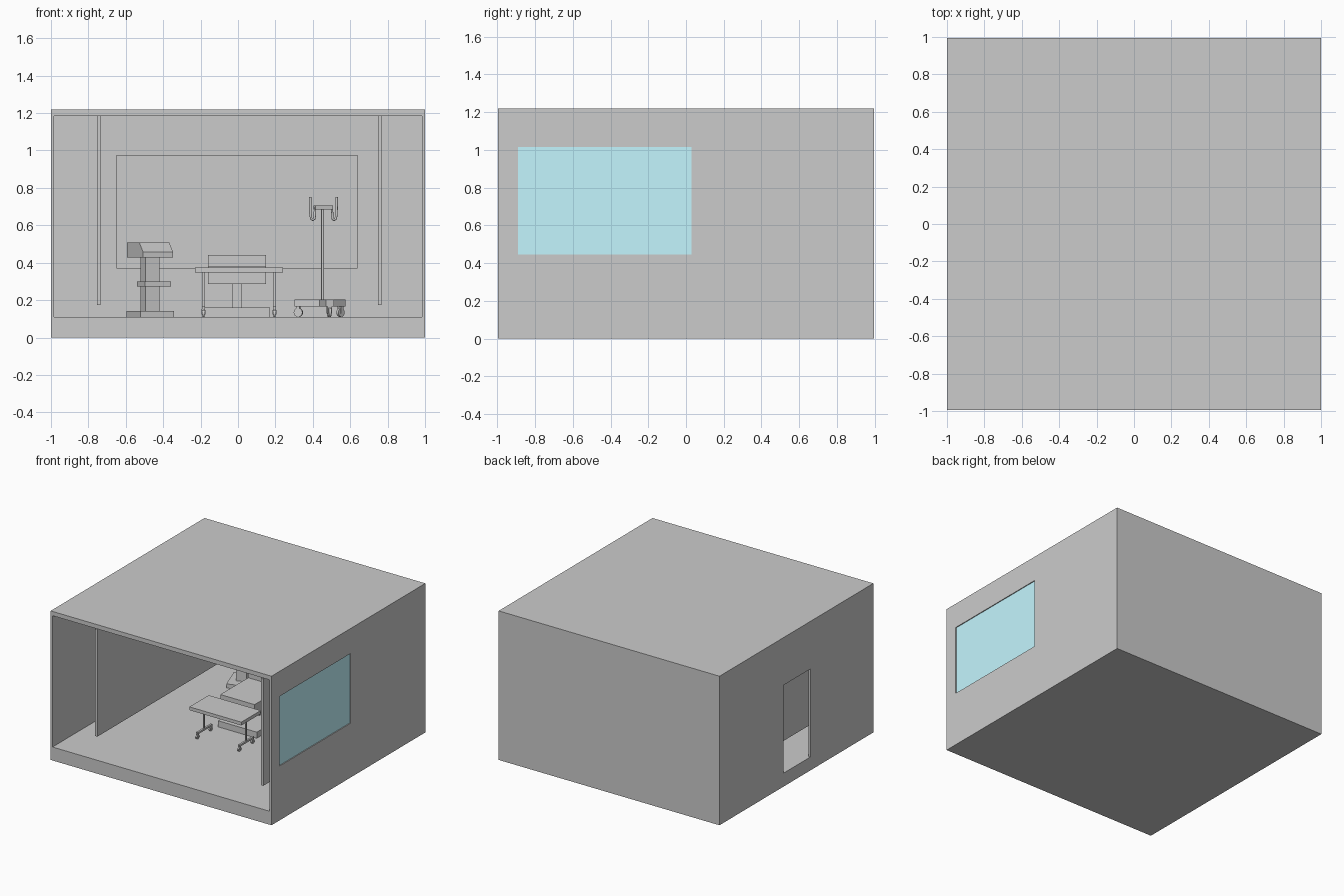
import bpy, bmesh
from math import radians, cos, sin, pi
from mathutils import Matrix, Vector

if "Cube" in bpy.data.objects:
    bpy.data.objects.remove(bpy.data.objects["Cube"])


def finish(name, bm, place=None):
    bmesh.ops.recalc_face_normals(bm, faces=bm.faces)
    me = bpy.data.meshes.new(name)
    bm.to_mesh(me)
    bm.free()
    ob = bpy.data.objects.new(name, me)
    bpy.context.collection.objects.link(ob)
    if place:
        ob.matrix_world = place
    return ob


def box(name, x, y, z, place=None):
    bm = bmesh.new()
    size = [b - a for a, b in (x, y, z)]
    mid = [(a + b) / 2 for a, b in (x, y, z)]
    bmesh.ops.create_cube(bm, size=1, matrix=Matrix.Translation(mid) @ Matrix.Diagonal((*size, 1)))
    return finish(name, bm, place)


def profile(name, pts, x0, x1, place=None):
    """Extrude a (y, z) outline along x."""
    bm = bmesh.new()
    face = bm.faces.new([bm.verts.new((x0, y, z)) for y, z in pts])
    new = bmesh.ops.extrude_face_region(bm, geom=[face])["geom"]
    bmesh.ops.translate(bm, vec=(x1 - x0, 0, 0), verts=[v for v in new if isinstance(v, bmesh.types.BMVert)])
    return finish(name, bm, place)


def smooth(ob):
    bpy.ops.object.select_all(action='DESELECT')
    ob.select_set(True)
    bpy.context.view_layer.objects.active = ob
    bpy.ops.object.shade_smooth_by_angle(angle=radians(40))


def cylinder(name, r, depth, place, sides=16):
    bm = bmesh.new()
    bmesh.ops.create_cone(bm, cap_ends=True, segments=sides, radius1=r, radius2=r, depth=depth)
    ob = finish(name, bm, place)
    smooth(ob)
    return ob


def caster(name, x, y, turn, r, top):
    """Wheel rolling along local y, held by a two-sided fork."""
    at = Matrix.Translation((x, y, FLOOR)) @ Matrix.Rotation(turn, 4, 'Z')
    cylinder(name + "_wheel", r, r * 0.6,
             at @ Matrix.Translation((0, 0, r)) @ Matrix.Rotation(pi / 2, 4, 'Y'))
    for s in (-1, 1):
        c = s * r * 0.45
        box(name + "_fork", (c - 0.002, c + 0.002), (-r * .4, r * .4), (r * .8, r * 2.1), at)
    box(name + "_stem", (-r * .5, r * .5), (-r * .4, r * .4), (r * 2.05, top - FLOOR), at)


FLOOR, CEIL, TOP, D = 0.11, 1.185, 1.22, 0.995

# Room shell with open front, side window and doorway
room = box("room_shell", (-1, 1), (-D, D), (0, TOP))
cutters = [box("interior_cutter", (-0.983, 0.983), (-1.2, 0.977), (FLOOR, CEIL)),
           box("door_cutter", (-1.1, -0.9), (-0.18, 0.17), (FLOOR, 0.83)),
           box("window_cutter", (0.9, 1.1), (-0.89, 0.03), (0.445, 1.015))]
bpy.context.view_layer.objects.active = room
for cut in cutters:
    mod = room.modifiers.new("opening", 'BOOLEAN')
    mod.operation, mod.solver, mod.object = 'DIFFERENCE', 'EXACT', cut
    cut.hide_render = True
    bpy.ops.object.modifier_apply(modifier=mod.name)
    bpy.data.objects.remove(cut)

# Blue window pane
pane = box("window_pane", (0.986, 0.993), (-0.89, 0.03), (0.445, 1.015))
blue = bpy.data.materials.new("window_blue")
blue.diffuse_color = (0.55, 0.92, 1.0, 1)
blue.use_nodes = True
blue.node_tree.nodes["Principled BSDF"].inputs["Base Color"].default_value = blue.diffuse_color
pane.data.materials.append(blue)

# Board on the back wall
box("wall_board", (-0.65, 0.64), (0.968, 0.98), (0.37, 0.975))

# Hanging partitions on both sides
for s, side in ((-1, "left"), (1, "right")):
    x = sorted((s * 0.755, s * 0.735)) if s < 0 else (0.748, 0.768)
    box(side + "_partition", x, (-0.77, 0.78), (0.175, 1.05))
    box(side + "_partition_header", x, (-0.768, 0.778), (1.05, CEIL))

# Wheeled side table
box("side_table_top", (-0.23, 0.24), (-0.30, -0.05), (0.348, 0.375))
for x, side in ((-0.185, "left"), (0.195, "right")):
    box(f"side_table_{side}_leg", (x - .006, x + .006), (-0.182, -0.168), (0.155, 0.35))
    box(f"side_table_{side}_foot", (x - .008, x + .008), (-0.27, -0.08), (0.15, 0.165))
    for y in (-0.26, -0.09):
        caster(f"side_table_{side}_caster", x, y, 0, 0.018, 0.152)

# Treatment table: base, column and stepped top
box("treatment_table_base", (-0.18, 0.17), (0.0, 0.62), (FLOOR, 0.16))
box("treatment_table_column", (-0.03, 0.02), (0.25, 0.40), (0.16, 0.29))
profile("treatment_table_top", [(0, .285), (0, .38), (.36, .38), (.36, .44), (.72, .44), (.72, .285)],
        -0.16, 0.15)

# Turned console with a sloping top
con = Matrix.Translation((-0.47, 0.73, 0)) @ Matrix.Rotation(radians(20), 4, 'Z')
box("console_base", (-0.095, 0.095), (-0.11, 0.11), (FLOOR, 0.143), con)
box("console_post", (-0.04, 0.04), (-0.037, 0.037), (0.143, 0.435), con)
box("console_shelf", (-0.062, 0.087), (-0.09, 0.037), (0.273, 0.30), con)
profile("console_desk", [(-.125, .428), (-.125, .457), (-.065, .508), (.125, .508), (.125, .428)],
        -0.085, 0.085, con)

# Tripod stand on casters
cx, cy = 0.453, 0.35
for a in (165, 285, 45):
    t = radians(a)
    arm = Matrix.Translation((cx, cy, 0)) @ Matrix.Rotation(t, 4, 'Z')
    box("stand_base_arm", (0, 0.15), (-0.022, 0.022), (0.165, 0.203), arm)
    caster("stand_caster", cx + 0.135 * cos(t), cy + 0.135 * sin(t), radians(a - 90), 0.024, 0.168)
cylinder("stand_pole", 0.008, 0.50, Matrix.Translation((cx, cy, 0.445)))
head = Matrix.Translation((cx + 0.004, cy, 0)) @ Matrix.Rotation(radians(20), 4, 'Z')
box("stand_head", (-0.05, 0.05), (-0.015, 0.015), (0.685, 0.705), head)

# Paired hooks on the stand head
for s in (-1, 1):
    cu = bpy.data.curves.new("stand_hook", 'CURVE')
    cu.dimensions = '3D'
    cu.bevel_depth, cu.bevel_resolution, cu.use_fill_caps = 0.007, 2, True
    pts = [(.04, .695), (.048, .69), (.05, .65), (.053, .634), (.061, .629), (.07, .636), (.074, .66), (.075, .752)]
    sp = cu.splines.new('POLY')
    sp.points.add(len(pts) - 1)
    for p, (x, z) in zip(sp.points, pts):
        p.co = (s * x, 0, z, 1)
    hook = bpy.data.objects.new("stand_hook", cu)
    bpy.context.collection.objects.link(hook)
    hook.matrix_world = head
